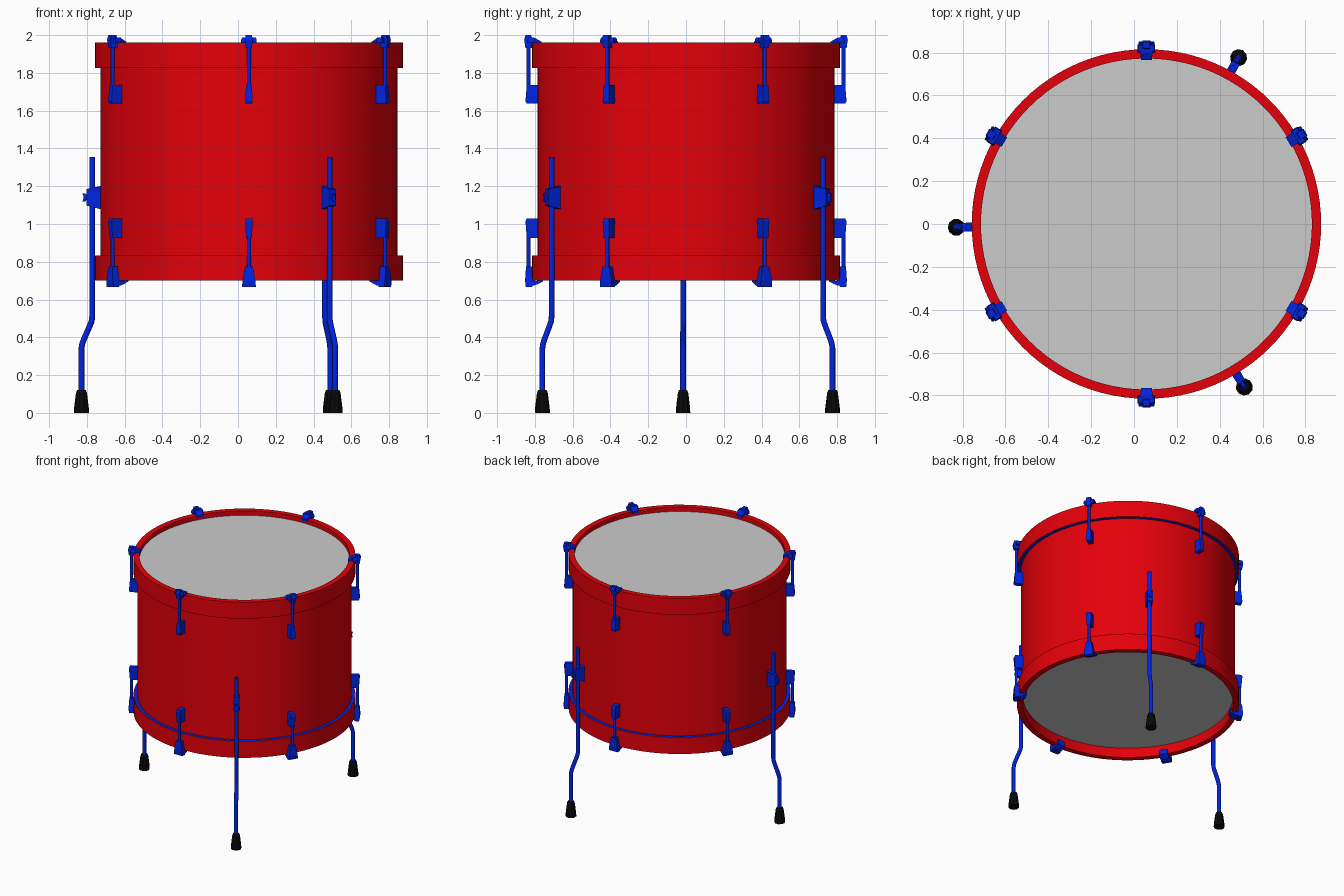
import bpy, bmesh
from math import sin, cos, pi, radians
from mathutils import Matrix

if "Cube" in bpy.data.objects:
    bpy.data.objects.remove(bpy.data.objects["Cube"])

CX = 0.058  # drum axis sits slightly right of the leg spread centre


def material(name, rgb):
    m = bpy.data.materials.new(name)
    m.diffuse_color = (*rgb, 1)
    m.use_nodes = True
    m.node_tree.nodes["Principled BSDF"].inputs["Base Color"].default_value = m.diffuse_color
    return m


RED = material("red_lacquer", (0.78, 0.0, 0.003))
BLUE = material("blue_metal", (0.0, 0.018, 0.75))
BLACK = material("black_rubber", (0.003, 0.003, 0.003))


def place(deg):
    # local x = radial, local y = tangential, around the drum axis
    return Matrix.Translation((CX, 0, 0)) @ Matrix.Rotation(radians(deg), 4, 'Z')


def finish(name, bm, mat, deg=0, smooth=False):
    bmesh.ops.recalc_face_normals(bm, faces=bm.faces)
    me = bpy.data.meshes.new(name)
    bm.to_mesh(me)
    bm.free()
    ob = bpy.data.objects.new(name, me)
    bpy.context.collection.objects.link(ob)
    ob.matrix_world = place(deg)
    if mat:
        me.materials.append(mat)
    if smooth:
        bpy.ops.object.select_all(action='DESELECT')
        ob.select_set(True)
        bpy.context.view_layer.objects.active = ob
        bpy.ops.object.shade_smooth_by_angle(angle=radians(35))
    return ob


def lathe(name, profile, mat, n=96, closed=False, caps=False, r_off=0, deg=0, smooth=True):
    bm = bmesh.new()
    rings = [[bm.verts.new((r_off + r * cos(2 * pi * i / n), r * sin(2 * pi * i / n), z))
              for i in range(n)] for r, z in profile]
    pairs = list(zip(rings, rings[1:]))
    if closed:
        pairs.append((rings[-1], rings[0]))
    for a, b in pairs:
        for i in range(n):
            j = (i + 1) % n
            bm.faces.new((a[i], a[j], b[j], b[i]))
    if caps:
        bm.faces.new(rings[0])
        bm.faces.new(rings[-1])
    return finish(name, bm, mat, deg, smooth)


def loft(name, sections, deg, mat=BLUE):
    # stacked rectangles: (z, inner radius, outer radius, half width)
    bm = bmesh.new()
    rings = [[bm.verts.new(p) for p in ((a, -w, z), (b, -w, z), (b, w, z), (a, w, z))]
             for z, a, b, w in sections]
    for p, q in zip(rings, rings[1:]):
        for i in range(4):
            j = (i + 1) % 4
            bm.faces.new((p[i], p[j], q[j], q[i]))
    bm.faces.new(rings[0])
    bm.faces.new(rings[-1])
    return finish(name, bm, mat, deg)


def tube(name, points, radius, deg):
    cu = bpy.data.curves.new(name, 'CURVE')
    cu.dimensions = '3D'
    cu.bevel_depth = radius
    cu.bevel_resolution = 2
    cu.use_fill_caps = True
    sp = cu.splines.new('POLY')
    sp.points.add(len(points) - 1)
    for p, (r, z) in zip(sp.points, points):
        p.co = (r, 0, z, 1)
    cu.materials.append(BLUE)
    ob = bpy.data.objects.new(name, cu)
    bpy.context.collection.objects.link(ob)
    ob.matrix_world = place(deg)


# Shell
lathe("shell", [(0.787, 0.74), (0.787, 1.92)], RED)

# Hoops, drum heads and metal head rims, top and bottom
for side, edge, s, depth in (("top", 1.96, -1, 0.035), ("bottom", 0.70, 1, 0.078)):
    inner = edge + s * 0.133
    lathe(side + "_hoop", [(0.772, edge), (0.815, edge), (0.815, inner), (0.772, inner)],
          RED, closed=True)
    lathe(side + "_head", [(0.773, edge + s * depth), (0.773, edge + s * (depth + 0.008))],
          None, caps=True)
    lathe(side + "_head_rim", [(0.78, inner - s * 0.01), (0.81, inner - s * 0.01),
                               (0.81, inner + s * 0.001), (0.78, inner + s * 0.001)],
          BLUE, closed=True)

# Six tension stations: claw, rod and lug at each end
for k in range(6):
    a = 30 + 60 * k
    loft("top_claw", [(1.932, 0.813, 0.85, 0.017), (1.975, 0.813, 0.857, 0.018),
                      (2.0, 0.82, 0.85, 0.017)], a)
    loft("top_claw_flap", [(1.958, 0.80, 0.838, 0.041), (1.975, 0.80, 0.838, 0.041),
                           (1.988, 0.805, 0.834, 0.036)], a)
    loft("top_claw_hook", [(1.945, 0.765, 0.775, 0.024), (1.965, 0.765, 0.81, 0.026),
                           (1.985, 0.80, 0.815, 0.028)], a)
    tube("top_rod", [(0.833, 1.69), (0.833, 1.96)], 0.011, a)
    loft("top_lug", [(1.637, 0.78, 0.843, 0.018), (1.65, 0.78, 0.85, 0.019),
                     (1.735, 0.78, 0.843, 0.016)], a)
    loft("bottom_claw", [(0.667, 0.815, 0.848, 0.037), (0.70, 0.80, 0.852, 0.034),
                         (0.701, 0.812, 0.852, 0.034), (0.775, 0.812, 0.847, 0.021)], a)
    loft("bottom_claw_hook", [(0.675, 0.80, 0.82, 0.036), (0.695, 0.758, 0.82, 0.034),
                              (0.702, 0.756, 0.773, 0.034), (0.735, 0.76, 0.773, 0.028)], a)
    tube("bottom_rod", [(0.833, 0.70), (0.833, 0.98)], 0.011, a)
    loft("bottom_lug", [(0.925, 0.78, 0.843, 0.016), (1.015, 0.78, 0.85, 0.019),
                        (1.028, 0.78, 0.843, 0.018)], a)

# Three legs with bracket, wing screw and rubber foot
for k in range(3):
    a = 61 + 120 * k
    tube("leg", [(0.83, 1.355), (0.83, 0.51), (0.833, 0.485), (0.843, 0.46), (0.874, 0.39),
                 (0.883, 0.365), (0.887, 0.34), (0.887, 0.08)], 0.0155, a)
    loft("leg_bracket", [(1.08, 0.78, 0.79, 0.022), (1.097, 0.78, 0.86, 0.02),
                         (1.185, 0.78, 0.86, 0.02), (1.2, 0.78, 0.79, 0.022)], a)
    loft("wing_screw", [(1.12, 0.866, 0.882, 0.007), (1.135, 0.855, 0.876, 0.009),
                        (1.147, 0.855, 0.876, 0.009), (1.162, 0.866, 0.882, 0.007)], a)
    lathe("rubber_foot", [(0.04, 0), (0.039, 0.025), (0.029, 0.105), (0.023, 0.12)], BLACK,
          n=10, caps=True, r_off=0.887, deg=a, smooth=False)
